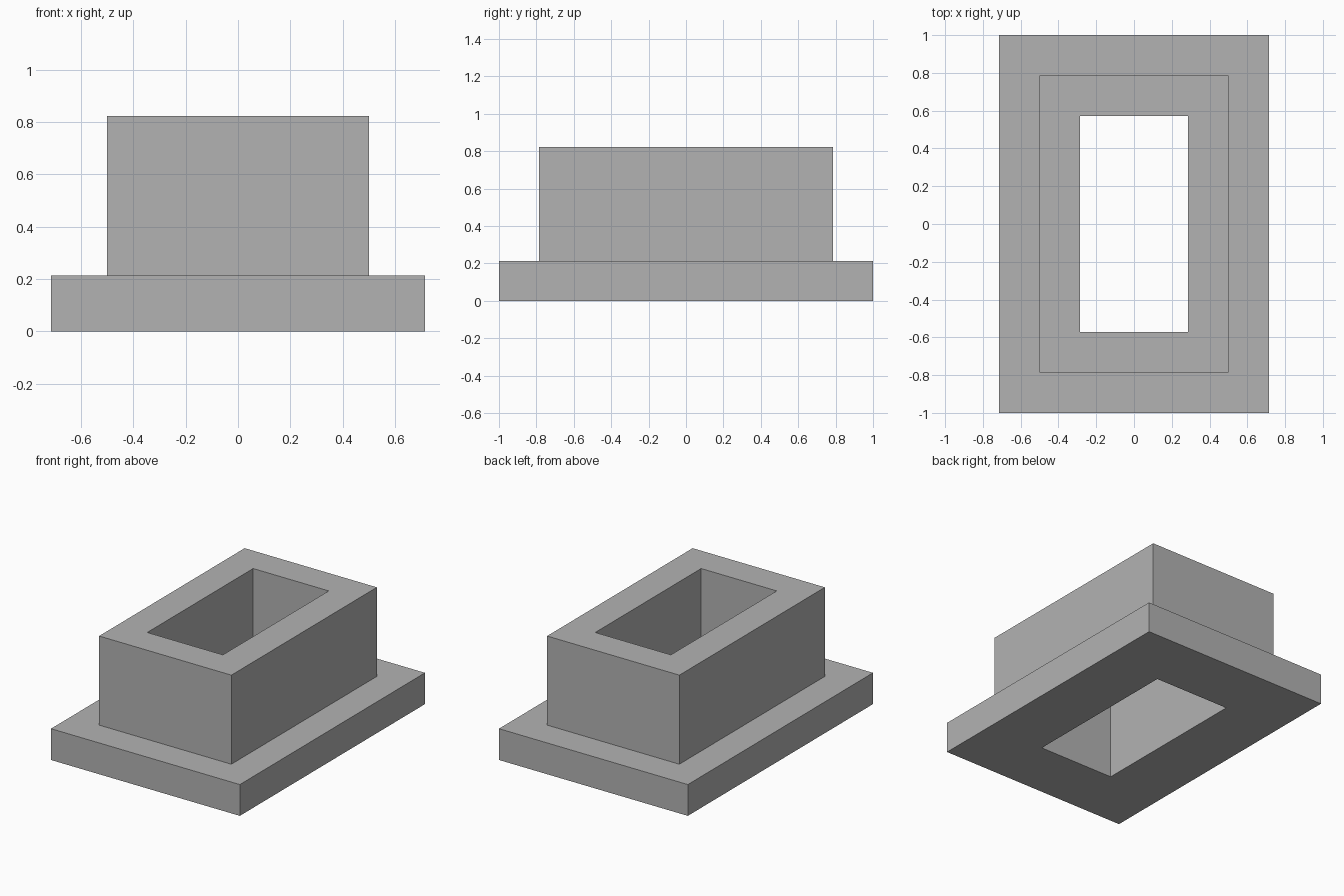
import bpy
import bmesh

cube = bpy.data.objects.get("Cube")
if cube:
    bpy.data.objects.remove(cube, do_unlink=True)

# Plain grey finish
grey = bpy.data.materials.new("plain_grey")
grey.use_nodes = True
colour = (0.45, 0.45, 0.45, 1)
grey.diffuse_color = colour
grey.node_tree.nodes["Principled BSDF"].inputs["Base Color"].default_value = colour

BASE = (0.714, 1.0)      # half sizes in x and y
COLLAR = (0.5, 0.786)
HOLE = (0.286, 0.572)
STEP, TOP = 0.214, 0.823

# Rectangular rings in order: up the outside, over the rim, down the opening
rings = [(BASE, 0), (BASE, STEP), (COLLAR, STEP), (COLLAR, TOP), (HOLE, TOP), (HOLE, 0)]

# Flanged rectangular sleeve: join each ring to the next, and the last to the first
bm = bmesh.new()
corners = [(-1, -1), (1, -1), (1, 1), (-1, 1)]
loops = [[bm.verts.new((sx * hx, sy * hy, z)) for sx, sy in corners]
         for (hx, hy), z in rings]
for i, lower in enumerate(loops):
    upper = loops[(i + 1) % len(loops)]
    for j in range(4):
        k = (j + 1) % 4
        bm.faces.new((lower[j], lower[k], upper[k], upper[j]))
bmesh.ops.recalc_face_normals(bm, faces=bm.faces)

mesh = bpy.data.meshes.new("flanged_sleeve")
bm.to_mesh(mesh)
bm.free()
mesh.materials.append(grey)
sleeve = bpy.data.objects.new("flanged_sleeve", mesh)
bpy.context.collection.objects.link(sleeve)
